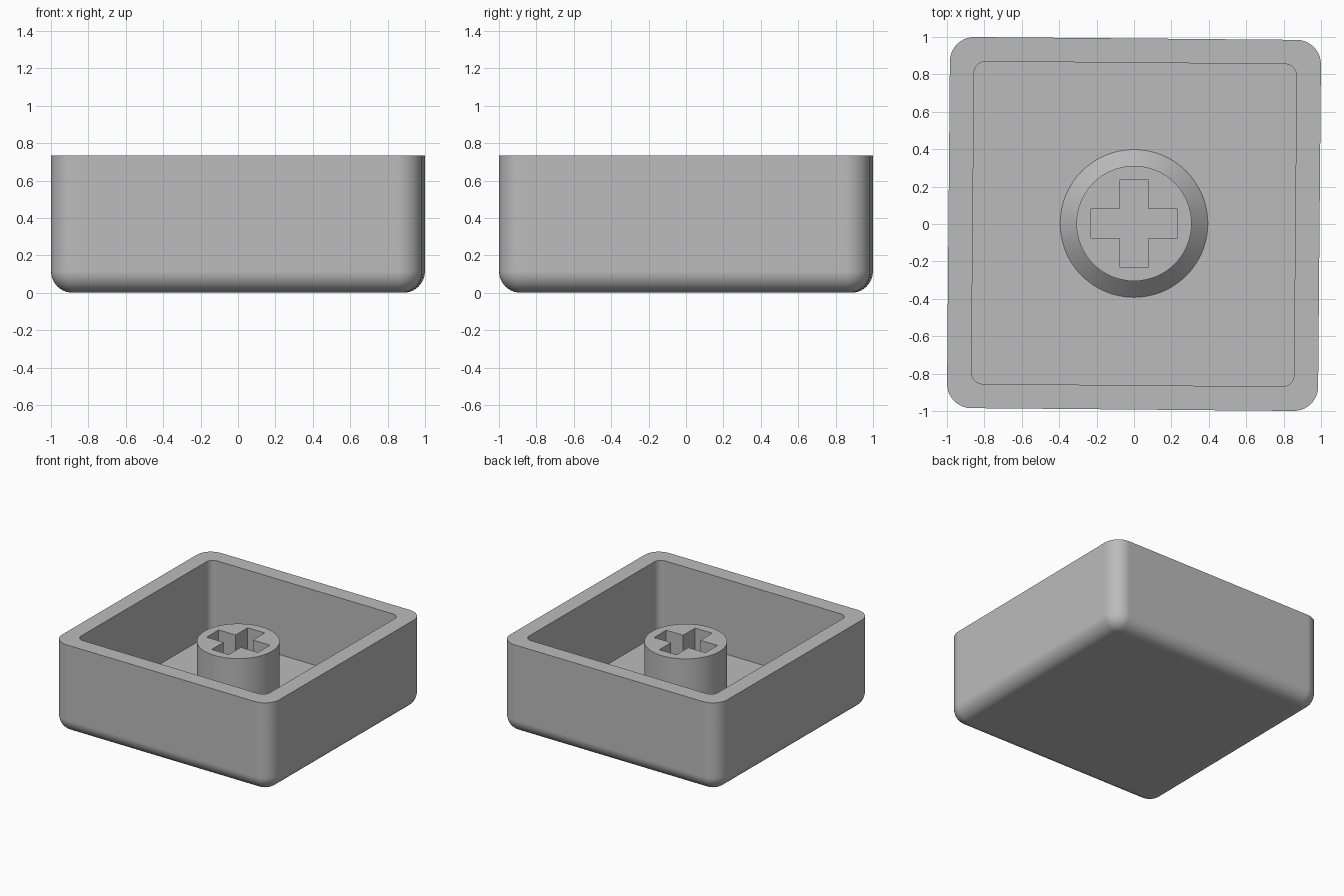
import bpy, bmesh, math

if "Cube" in bpy.data.objects:
    bpy.data.objects.remove(bpy.data.objects["Cube"])

TILT = math.radians(-0.5)      # the shell sits very slightly turned
HEIGHT, FLOOR, STEM_TOP = 0.735, 0.12, 0.62

grey = bpy.data.materials.new("grey plastic")
grey.diffuse_color = (0.5, 0.5, 0.5, 1)
grey.use_nodes = True
grey.node_tree.nodes["Principled BSDF"].inputs["Base Color"].default_value = grey.diffuse_color


def rounded_square(half, radius, z, steps=10):
    pts = []
    for q in range(4):
        mid = math.pi / 4 + q * math.pi / 2
        cx = math.copysign(half - radius, math.cos(mid))
        cy = math.copysign(half - radius, math.sin(mid))
        for i in range(steps + 1):
            a = (q + i / steps) * math.pi / 2
            pts.append((cx + radius * math.cos(a), cy + radius * math.sin(a), z))
    return pts


def circle(radius, z, n=64):
    return [(radius * math.cos(math.tau * i / n), radius * math.sin(math.tau * i / n), z)
            for i in range(n)]


def cross(reach, half_width, z):
    pts = []
    for q in range(4):
        c, s = round(math.cos(q * math.pi / 2)), round(math.sin(q * math.pi / 2))
        for x, y in ((reach, -half_width), (reach, half_width), (half_width, half_width)):
            pts.append((c * x - s * y, s * x + c * y, z))
    return pts


def add_ring(bm, pts):
    return [bm.verts.new(p) for p in pts]


def bridge(bm, a, b):
    n = len(a)
    for i in range(n):
        j = (i + 1) % n
        bm.faces.new((a[i], a[j], b[j], b[i]))


def finish(bm, name):
    bmesh.ops.recalc_face_normals(bm, faces=bm.faces)
    mesh = bpy.data.meshes.new(name)
    bm.to_mesh(mesh)
    bm.free()
    mesh.materials.append(grey)
    ob = bpy.data.objects.new(name, mesh)
    bpy.context.collection.objects.link(ob)
    bpy.ops.object.select_all(action='DESELECT')
    ob.select_set(True)
    bpy.context.view_layer.objects.active = ob
    bpy.ops.object.shade_smooth_by_angle(angle=math.radians(30))
    ob.modifiers.new("even shading", 'WEIGHTED_NORMAL').keep_sharp = True
    return ob


# Open shell: rounded bottom edge, outer wall, flat rim, inner wall, floor
half, corner, fillet = 0.992, 0.13, 0.115
profile = []
for i in range(11):
    a = i / 10 * math.pi / 2
    inset = fillet * (1 - math.sin(a))
    profile.append((half - inset, corner - inset, fillet * (1 - math.cos(a))))
profile += [(half, corner, HEIGHT), (0.862, 0.06, HEIGHT), (0.862, 0.06, FLOOR)]
bm = bmesh.new()
rings = [add_ring(bm, rounded_square(*p)) for p in profile]
for a, b in zip(rings, rings[1:]):
    bridge(bm, a, b)
bm.faces.new(rings[0])
bm.faces.new(rings[-1])
finish(bm, "shell").rotation_euler.z = TILT

# Round stem: chamfered foot, straight side, top pierced by a cross socket
bm = bmesh.new()
rings = [add_ring(bm, circle(r, z)) for r, z in
         ((0.395, FLOOR), (0.308, FLOOR + 0.087), (0.308, STEM_TOP))]
for a, b in zip(rings, rings[1:]):
    bridge(bm, a, b)
socket = [add_ring(bm, cross(0.233, 0.078, z)) for z in (STEM_TOP, FLOOR + 0.002)]
bridge(bm, *socket)
bm.faces.new(socket[1])
rim = [e for e in bm.edges if all(v.co.z > STEM_TOP - 1e-4 for v in e.verts)]
bmesh.ops.triangle_fill(bm, use_beauty=True, edges=rim, normal=(0, 0, 1))
finish(bm, "stem").location.y = 0.003
